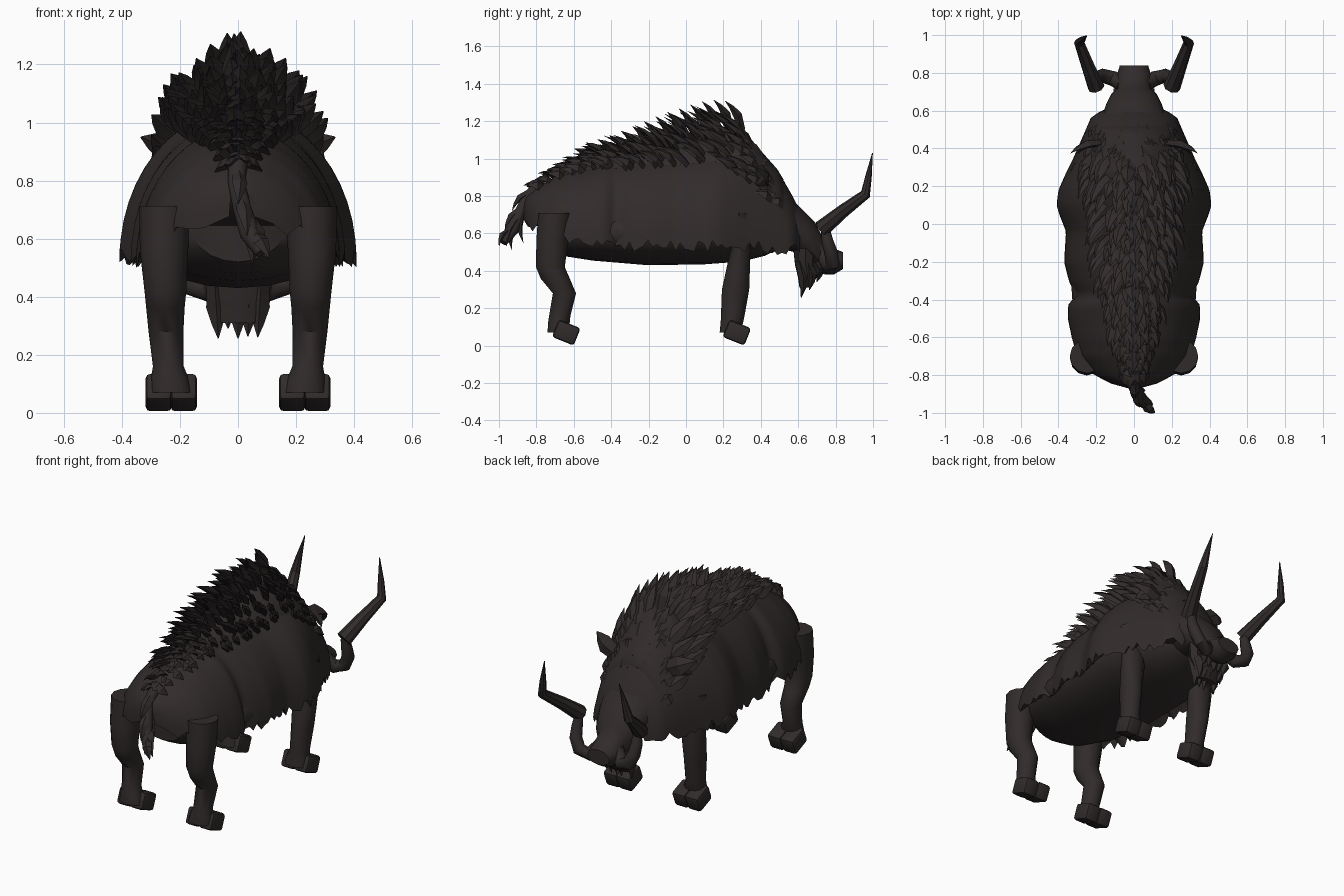
import bpy, bmesh, math, random
from mathutils import Vector, Matrix

random.seed(4)
cube = bpy.data.objects.get("Cube")
if cube:
    bpy.data.objects.remove(cube)

hide_mat = bpy.data.materials.new("dark_brown_hide")
hide_mat.use_nodes = True
COLOR = (0.031, 0.024, 0.024, 1)
hide_mat.diffuse_color = COLOR
bsdf = hide_mat.node_tree.nodes["Principled BSDF"]
bsdf.inputs["Base Color"].default_value = COLOR
bsdf.inputs["Roughness"].default_value = 0.9


def finish(name, bm, angle=40):
    bmesh.ops.recalc_face_normals(bm, faces=bm.faces)
    mesh = bpy.data.meshes.new(name)
    bm.to_mesh(mesh)
    bm.free()
    obj = bpy.data.objects.new(name, mesh)
    bpy.context.collection.objects.link(obj)
    mesh.materials.append(hide_mat)
    bpy.ops.object.select_all(action='DESELECT')
    obj.select_set(True)
    bpy.context.view_layer.objects.active = obj
    bpy.ops.object.shade_smooth_by_angle(angle=math.radians(angle))


def add_loft(bm, rings):
    loops = [[bm.verts.new(p) for p in ring] for ring in rings]
    n = len(loops[0])
    for a, b in zip(loops, loops[1:]):
        for i in range(n):
            j = (i + 1) % n
            bm.faces.new((a[i], a[j], b[j], b[i]))
    bm.faces.new(loops[0])
    bm.faces.new(loops[-1])


def loft(name, rings, angle=40):
    bm = bmesh.new()
    add_loft(bm, rings)
    finish(name, bm, angle)


def ellipse(center, a, b, n=12):
    c, a, b = Vector(center), Vector(a), Vector(b)
    return [c + a * math.cos(t) + b * math.sin(t)
            for t in (2 * math.pi * i / n for i in range(n))]


def tube(name, path, radii, n=10):
    pts = [Vector(p) for p in path]
    rings, a = [], Vector((.1, .5, -.6))
    for i, p in enumerate(pts):
        d = (pts[min(i + 1, len(pts) - 1)] - pts[max(i - 1, 0)]).normalized()
        a = (a - d * a.dot(d)).normalized()
        rings.append(ellipse(p, a * radii[i], d.cross(a) * radii[i], n))
    loft(name, rings)


def spike(bm, root, tip, out, width, thick=0.35, bend=0.02):
    """Leaf-shaped tuft from root to tip, flattened along out."""
    root, tip, out = Vector(root), Vector(tip), Vector(out)
    d = (tip - root).normalized()
    side = d.cross(out).normalized()
    up = side.cross(d)
    rings = []
    for t, w in ((0, 0.8), (0.45, 1), (0.75, 0.55), (1, 0.04)):
        c = root.lerp(tip, t) + up * bend * math.sin(math.pi * t)
        rings.append(ellipse(c, side * width * w, up * width * w * thick, 4))
    add_loft(bm, rings)


# Hide stations: y, half width, lower edge, top
HIDE = [(-.87, .03, .70, .77), (-.85, .11, .66, .8), (-.80, .21, .62, .84), (-.7, .3, .57, .9),
        (-.6, .33, .55, .94), (-.5, .35, .53, .96), (-.43, .35, .53, .98),
        (-.38, .31, .53, .98), (-.3, .345, .53, .99), (-.2, .37, .53, 1),
        (-.04, .36, .53, 1.02), (.05, .395, .53, 1.03), (.1, .41, .53, 1.04),
        (.18, .4, .53, 1.05), (.27, .36, .53, 1.05), (.34, .325, .53, 1.03),
        (.42, .29, .52, .99), (.5, .255, .51, .92), (.57, .225, .51, .8), (.61, .15, .51, .72)]
# Mane stations: y, half width, height of the mound above the hide
MANE = [(-.82, .03, 0), (-.6, .08, .01), (-.3, .13, .03), (0, .17, .07), (.2, .2, .1),
        (.3, .22, .11), (.36, .23, .07), (.42, .22, .03), (.52, .2, .005)]


def interpolate(rows, y):
    for a, b in zip(rows, rows[1:]):
        if y <= b[0]:
            t = max(0, (y - a[0]) / (b[0] - a[0]))
            return [p + (q - p) * t for p, q in zip(a[1:], b[1:])]
    return rows[-1][1:]


def on_hide(y, a):
    """Point on the hide; a is measured from straight up."""
    w, low, top = interpolate(HIDE, y)
    return Vector((w * math.sin(a), y, low + (top - low) * math.cos(a)))


def on_mane(y, f):
    """Point on the mane mound; f runs from -1 to 1 across it."""
    half, height = interpolate(MANE, y)
    w = interpolate(HIDE, y)[0]
    p = on_hide(y, f * math.asin(min(.85, half / w)))
    p.z += height * (1 - f * f)
    return p


# Draped hide with ragged lower edge
rings = []
for i in range(61):
    y = HIDE[0][0] + (HIDE[-1][0] - HIDE[0][0]) * i / 60
    w, low, top = interpolate(HIDE, y)
    ring = [on_hide(y, math.pi * (0.5 - k / 24)) for k in range(25)]
    for k in (0, -1):
        ring[k].z += random.uniform(-.03, .035)
    ring += [Vector((s * w * .8, y, low + .06)) for s in (-1, 1)]
    rings.append(ring)
loft("body_hide", rings, 50)

# Smooth underbelly
rings = []
for y, w, low in ((-.73, .16, .52), (-.66, .25, .48), (-.5, .32, .455), (-.2, .34, .43),
                  (.1, .34, .435), (.3, .31, .45), (.42, .24, .48), (.5, .15, .52)):
    rings.append(ellipse((0, y, (low + .76) / 2), (w, 0, 0), (0, 0, (.76 - low) / 2), 20))
loft("belly", rings)

# Head and snout
rings = []
for y, w, low, top in ((.5, .2, .52, .9), (.58, .165, .5, .77), (.64, .145, .47, .71),
                       (.69, .12, .42, .66), (.72, .085, .39, .6), (.745, .09, .38, .56),
                       (.79, .09, .38, .52), (.84, .075, .41, .5)):
    rings.append(ellipse((0, y, (low + top) / 2), (w, 0, 0), (0, 0, (top - low) / 2), 12))
loft("head", rings, 45)

# Legs: z, x centre, x radius, y centre, y radius
LEGS = {"hind": [(.71, .25, .09, -.7, .09), (.56, .255, .083, -.715, .085),
                 (.42, .25, .072, -.725, .077), (.36, .25, .066, -.70, .078),
                 (.28, .248, .06, -.65, .062), (.16, .24, .053, -.675, .057),
                 (.12, .235, .065, -.68, .058), (.07, .23, .07, -.695, .045)],
        "front": [(.71, .25, .085, .285, .062), (.56, .25, .08, .297, .048),
                  (.42, .25, .07, .28, .062), (.3, .248, .06, .265, .073),
                  (.16, .24, .053, .25, .063), (.12, .235, .065, .245, .06),
                  (.07, .23, .07, .23, .05)]}
for s, side in ((1, "left"), (-1, "right")):
    for pair, rows in LEGS.items():
        loft(f"{pair}_leg_{side}", [ellipse((s * x, y, z), (rx, 0, 0), (0, ry, 0))
                                    for z, x, rx, y, ry in rows])
        # Cloven hoof
        bm = bmesh.new()
        hoof_y = -.64 if pair == "hind" else .272
        for x in (.187, .273):
            m = (Matrix.Translation((s * x, hoof_y, .07)) @ Matrix.Rotation(math.radians(-22), 4, 'X')
                 @ Matrix.Diagonal((.09, .125, .1, 1)))
            bmesh.ops.create_cube(bm, size=1, matrix=m)
        bmesh.ops.bevel(bm, geom=bm.verts[:] + bm.edges[:], offset=.016, segments=2,
                        profile=.5, affect='EDGES')
        finish(f"{pair}_hoof_{side}", bm)

    # Hooked tusk and bent horn
    tube(f"tusk_{side}", [(s * x, y, z) for x, y, z in
         ((.06, .74, .47), (.11, .77, .42), (.165, .785, .44), (.195, .775, .5),
          (.2, .755, .56), (.195, .745, .62))], (.04, .04, .038, .036, .032, .025))
    tube(f"horn_{side}", [(s * x, y, z) for x, y, z in
         ((.2, .725, .625), (.245, .84, .72), (.29, .96, .81), (.275, .975, .9), (.25, .997, 1.03))],
         (.046, .036, .028, .018, .002), 8)

    # Ear with drooping lower lobe
    bm = bmesh.new()
    spike(bm, (s * .17, .43, .88), (s * .335, .375, .95), (0, 1, .2), .055, .35)
    spike(bm, (s * .2, .42, .92), (s * .3, .37, .86), (0, 1, .2), .045, .35)
    finish(f"ear_{side}", bm, 25)

# Tail with ragged tip
tube("tail", ((0, -.78, .86), (-.005, -.85, .79), (.015, -.89, .7), (.04, -.93, .62), (.08, -.975, .55)),
     (.035, .03, .033, .036, .02))
bm = bmesh.new()
for x, y, z, tx, ty, tz in ((.03, -.9, .68, .1, -.96, .53), (.05, -.94, .62, .11, -1, .53),
                            (.04, -.91, .66, .05, -.93, .51), (.01, -.88, .74, .03, -.97, .61),
                            (.02, -.87, .72, .04, -.87, .55), (.0, -.83, .83, .0, -.93, .72)):
    spike(bm, (x, y, z), (tx, ty, tz), (.3, -1, .4), .028, .6)
finish("tail_tuft", bm, 25)

# Beard under the jaw
bm = bmesh.new()
add_loft(bm, [ellipse((0, y, z), (w, 0, 0), (0, d, 0), 10) for z, w, y, d in
              ((.52, .12, .64, .07), (.43, .115, .64, .06), (.37, .095, .65, .055), (.31, .07, .635, .03))])
for x in (-.08, -.04, 0, .04, .08):
    for y in (.615, .66, .7):
        tip = Vector((x * .85, y, .26 + (y - .61) * .9 + random.uniform(-.01, .03)))
        spike(bm, (x, y - .01, .45), tip, (0, 1, .1), .035, .8)
finish("beard", bm, 25)

# Mane mound under the tufts
rings = []
for i in range(41):
    y = MANE[0][0] + (MANE[-1][0] - MANE[0][0]) * i / 40
    ring = [on_mane(y, 1 - k / 6) for k in range(13)]
    rings.append(ring + [Vector((0, y, ring[0].z - .03))])
loft("mane_mound", rings, 50)

# Shaggy tufts in rows swept backwards
bm = bmesh.new()
y = .5
while y > -.8:
    half, height = interpolate(MANE, y)
    count = int(3 + half * 36)
    bulk = max(0, min(1, (y + .8) / .65)) * max(.3, min(1, (.6 - y) / .28))
    for k in range(count + 1):
        f = max(-1, min(1, 2 * k / count - 1 + random.uniform(-.12, .12)))
        p = on_mane(y + random.uniform(-.025, .025), f)
        normal = Vector((f * (.9 + 2 * height), 0, 1)).normalized()
        length = (.08 + .1 * bulk) * random.uniform(.75, 1.15)
        d = (normal * (.12 + .75 * bulk) + Vector((0, -1, -.15 * (1 - bulk)))).normalized()
        spike(bm, p - normal * .02, p + d * length, normal, random.uniform(.028, .045), .4)
    y -= .055
# Tall crest along the spine
for i in range(14):
    y = .3 - i * .062
    p = on_mane(y, random.uniform(-.15, .15))
    tall = .16 - .08 * max(0, -y) / .5
    spike(bm, p, p + Vector((random.uniform(-.03, .03), -.09, tall)), (0, 1, .6), .04, .6)
finish("mane", bm, 25)
